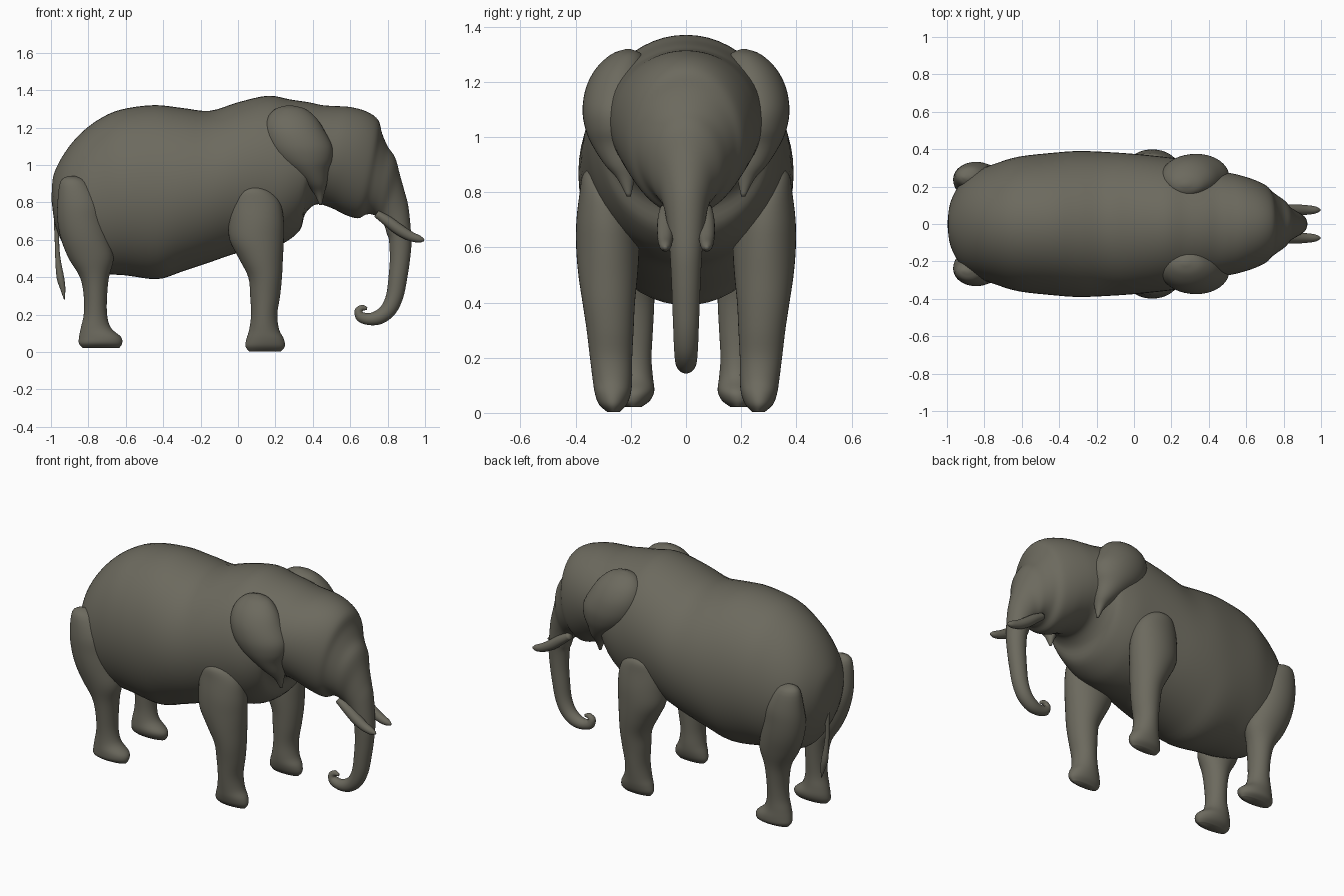
import bpy, bmesh, math
from mathutils import Vector as V

hide = bpy.data.materials.new("olive grey hide")
hide.diffuse_color = (0.15, 0.143, 0.112, 1)


def spline(p0, p1, p2, p3, t):
    return 0.5 * (2 * p1 + (p2 - p0) * t + (2 * p0 - 5 * p1 + 4 * p2 - p3) * t * t
                  + (3 * p1 - p0 - 3 * p2 + p3) * t ** 3)


def loft(name, rings, sides=40, steps=4):
    """Skin smooth elliptical rings, each given as (centre, half axis, half axis)."""
    n = len(rings)
    fine = []
    for i in range(n - 1):
        q = [rings[max(0, min(n - 1, i + k))] for k in (-1, 0, 1, 2)]
        for s in range(steps):
            fine.append([spline(q[0][j], q[1][j], q[2][j], q[3][j], s / steps) for j in range(3)])
    fine.append(rings[-1])
    bm = bmesh.new()
    loops = []
    for c, a, b in fine:
        loops.append([bm.verts.new(c + a * math.cos(2 * math.pi * k / sides)
                                   + b * math.sin(2 * math.pi * k / sides)) for k in range(sides)])
    for l0, l1 in zip(loops, loops[1:]):
        for k in range(sides):
            m = (k + 1) % sides
            bm.faces.new((l0[k], l0[m], l1[m], l1[k]))
    bm.faces.new(loops[0])
    bm.faces.new(loops[-1])
    bmesh.ops.recalc_face_normals(bm, faces=bm.faces)
    me = bpy.data.meshes.new(name)
    bm.to_mesh(me)
    bm.free()
    me.polygons.foreach_set("use_smooth", [True] * len(me.polygons))
    me.materials.append(hide)
    ob = bpy.data.objects.new(name, me)
    bpy.context.collection.objects.link(ob)
    return ob


def spine_rings(rows):
    """Rows: top x, top z, bottom x, bottom z, half width."""
    out = []
    for tx, tz, bx, bz, w in rows:
        t, b = V((tx, 0, tz)), V((bx, 0, bz))
        out.append(((t + b) / 2, V((0, w, 0)), (t - b) / 2))
    return out


def tube_rings(path, y=0):
    """Path rows: x, z, radius, in a plane of constant y."""
    out = []
    for i, (x, z, r) in enumerate(path):
        a, b = path[max(0, i - 1)], path[min(len(path) - 1, i + 1)]
        d = V((b[0] - a[0], 0, b[1] - a[1])).normalized()
        out.append((V((x, y, z)), V((0, r, 0)), V((-d.z, 0, d.x)) * r))
    return out


def stack_rings(rows, s):
    """Rows: z, x min, x max, inner y, outer y; s is the side."""
    return [(V(((x0 + x1) / 2, s * (y0 + y1) / 2, z)), V(((x1 - x0) / 2, 0, 0)),
             V((0, (y1 - y0) / 2, 0))) for z, x0, x1, y0, y1 in rows]


# body, head and trunk in one skin
body = [
    (-.996, .85, -.996, .80, .02), (-.985, .95, -.975, .67, .12), (-.93, 1.06, -.92, .55, .22),
    (-.85, 1.16, -.85, .46, .28), (-.75, 1.24, -.72, .42, .325), (-.63, 1.295, -.6, .41, .36),
    (-.45, 1.32, -.43, .39, .38), (-.3, 1.305, -.3, .43, .39), (-.15, 1.29, -.15, .48, .385),
    (0, 1.335, 0, .53, .375), (.16, 1.37, .14, .55, .36), (.28, 1.35, .24, .58, .345),
    (.38, 1.335, .33, .65, .32), (.45, 1.32, .36, .74, .30), (.52, 1.315, .42, .79, .28),
    (.60, 1.31, .50, .77, .265), (.69, 1.285, .57, .735, .24), (.75, 1.24, .64, .715, .21),
    (.77, 1.17, .685, .735, .18), (.80, 1.10, .72, .735, .155), (.84, 1.04, .745, .72, .13),
    (.865, .95, .765, .70, .10), (.89, .86, .785, .67, .082), (.912, .77, .798, .625, .07)]
trunk = [
    (.867, .6, .06), (.866, .5, .054), (.855, .4, .05), (.838, .3, .046), (.805, .228, .043),
    (.755, .187, .039), (.70, .176, .032), (.655, .19, .028), (.645, .22, .022),
    (.665, .237, .016), (.69, .232, .008)]
loft("body_and_trunk", spine_rings(body) + tube_rings(trunk), sides=56)

# tail with a tuft
loft("tail", tube_rings([(-.93, .82, .02), (-.965, .74, .018), (-.968, .6, .012), (-.963, .5, .014),
                         (-.95, .4, .02), (-.937, .34, .014), (-.928, .28, .002)]), sides=16)

# paired parts
front_leg = [
    (.885, .07, .10, .33, .35), (.86, 0, .17, .27, .375), (.8, -.035, .225, .22, .385),
    (.7, -.05, .245, .18, .397), (.6, -.045, .245, .17, .398), (.5, .005, .24, .175, .39),
    (.4, .055, .235, .185, .375), (.3, .065, .225, .19, .36), (.2, .07, .21, .195, .348),
    (.12, .06, .22, .195, .338), (.07, .045, .245, .2, .33), (.03, .04, .25, .215, .315),
    (.003, .06, .23, .24, .285)]
hind_leg = [
    (.94, -.91, -.87, .24, .26), (.91, -.95, -.81, .2, .305), (.8, -.965, -.735, .16, .33),
    (.7, -.965, -.71, .13, .33), (.6, -.945, -.685, .12, .32), (.5, -.905, -.665, .115, .30),
    (.4, -.845, -.69, .115, .275), (.3, -.825, -.7, .12, .26), (.2, -.825, -.7, .125, .25),
    (.13, -.84, -.68, .12, .25), (.08, -.85, -.625, .115, .255), (.045, -.85, -.62, .13, .25),
    (.022, -.83, -.635, .16, .22)]
ear = [
    (1.318, .26, .29, .2, .22), (1.30, .20, .36, .16, .27), (1.25, .155, .42, .14, .325),
    (1.18, .14, .465, .13, .362), (1.1, .155, .505, .13, .375), (1.03, .20, .505, .14, .365),
    (.97, .27, .485, .15, .34), (.9, .355, .475, .17, .295), (.85, .405, .462, .185, .25),
    (.785, .435, .448, .2, .215)]
tusk = [(.74, .74, .02), (.80, .70, .028), (.86, .655, .03), (.92, .62, .026),
        (.97, .603, .019), (.995, .598, .006)]
for side, s in (("left", -1), ("right", 1)):
    loft("front_leg_" + side, stack_rings(front_leg, s))
    loft("hind_leg_" + side, stack_rings(hind_leg, s))
    loft("ear_" + side, stack_rings(ear, s))
    loft("tusk_" + side, tube_rings(tusk, s * .075), sides=20)
